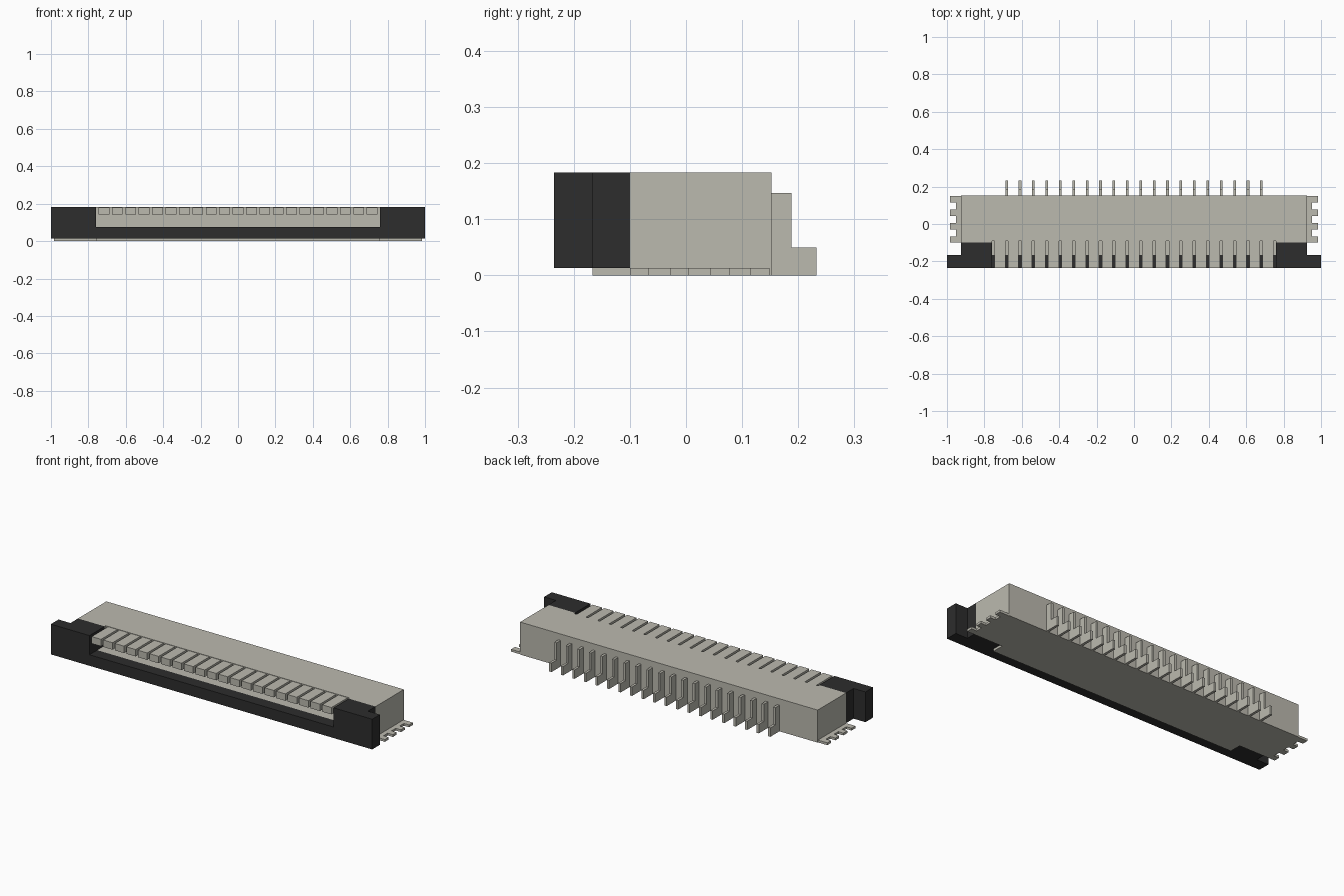
import bpy, bmesh

if "Cube" in bpy.data.objects:
    bpy.data.objects.remove(bpy.data.objects["Cube"])


def material(name, color):
    m = bpy.data.materials.new(name)
    m.use_nodes = True
    m.diffuse_color = color
    m.node_tree.nodes["Principled BSDF"].inputs["Base Color"].default_value = color
    return m


ivory = material("warm_grey_plastic", (0.50, 0.49, 0.43, 1))
black = material("black_plastic", (0.026, 0.026, 0.026, 1))


def prism(name, outline, lo, hi, mat, axis="z"):
    """Extrude an outline along z (outline in xy) or along x (outline in yz)."""
    def place(a, b, t):
        return (a, b, t) if axis == "z" else (t, a, b)
    bm = bmesh.new()
    face = bm.faces.new([bm.verts.new(place(a, b, lo)) for a, b in outline])
    moved = bmesh.ops.extrude_face_region(bm, geom=[face])["geom"]
    verts = [v for v in moved if isinstance(v, bmesh.types.BMVert)]
    bmesh.ops.translate(bm, verts=verts, vec=place(0, 0, hi - lo))
    bmesh.ops.recalc_face_normals(bm, faces=bm.faces)
    mesh = bpy.data.meshes.new(name)
    bm.to_mesh(mesh)
    bm.free()
    mesh.materials.append(mat)
    obj = bpy.data.objects.new(name, mesh)
    bpy.context.scene.collection.objects.link(obj)
    return obj


def box(name, x, y, z, mat):
    outline = [(x[0], y[0]), (x[1], y[0]), (x[1], y[1]), (x[0], y[1])]
    return prism(name, outline, z[0], z[1], mat)


def carve(obj, cuts):
    """Subtract boxes from an object, then remove the cutters."""
    for x, y, z in cuts:
        cutter = box("cutter", x, y, z, obj.data.materials[0])
        cutter.hide_render = True
        mod = obj.modifiers.new("cut", "BOOLEAN")
        mod.operation = "DIFFERENCE"
        mod.solver = "EXACT"
        mod.object = cutter
        bpy.context.view_layer.objects.active = obj
        bpy.ops.object.modifier_apply(modifier=mod.name)
        bpy.data.objects.remove(cutter)


TOP, LIFT, LEDGE = 0.183, 0.013, 0.075     # heights
FRONT, STEP, MID, BACK = -0.235, -0.167, -0.1, 0.152   # depths
INNER, SIDE = 0.76, 0.926                  # half widths
PITCH = 0.0717

# Housing: corners cut for the end caps, open recess above the ledge
housing = box("housing", (-SIDE, SIDE), (STEP, BACK), (0, TOP), ivory)
carve(housing, [
    ((-2, -INNER), (-1, MID), (-1, 1)),
    ((INNER, 2), (-1, MID), (-1, 1)),
    ((-INNER, INNER), (-1, -0.09), (LEDGE, 1)),
])

# Front slider: bar with tall end caps and side lugs
slider = box("front_slider", (-1, 1), (FRONT, MID), (LIFT, TOP), black)
carve(slider, [
    ((-2, -SIDE), (STEP, 1), (-1, 1)),
    ((SIDE, 2), (STEP, 1), (-1, 1)),
    ((-INNER, INNER), (STEP, 1), (-1, 1)),
    ((-INNER, INNER), (-1, 1), (LEDGE, 1)),
])

# Row of teeth overhanging the recess
for i in range(21):
    x = (i - 10) * PITCH
    box(f"tooth_{i + 1}", (x - 0.029, x + 0.029), (FRONT, -0.09), (0.142, TOP - 0.002), ivory)

# Stepped rear contacts
contact = [(BACK, 0), (0.233, 0), (0.233, 0.05), (0.188, 0.05), (0.188, 0.147), (BACK, 0.147)]
for i in range(20):
    x = (i - 9.5) * PITCH
    prism(f"contact_{i + 1}", contact, x - 0.007, x + 0.007, ivory, axis="x")

# Comb-shaped solder tabs at both ends
for side, label in ((1, "left"), (-1, "right")):
    outline = [(side * SIDE, MID)]
    for i in range(4):
        y = MID + i * 0.0717
        outline += [(side * 0.952, y), (side * 0.984, y),
                    (side * 0.984, y + 0.034), (side * 0.952, y + 0.034)]
    outline = [outline[0]] + outline[2:-1] + [(side * SIDE, outline[-1][1])]
    prism(f"{label}_solder_tab", outline, 0, LIFT, ivory)
